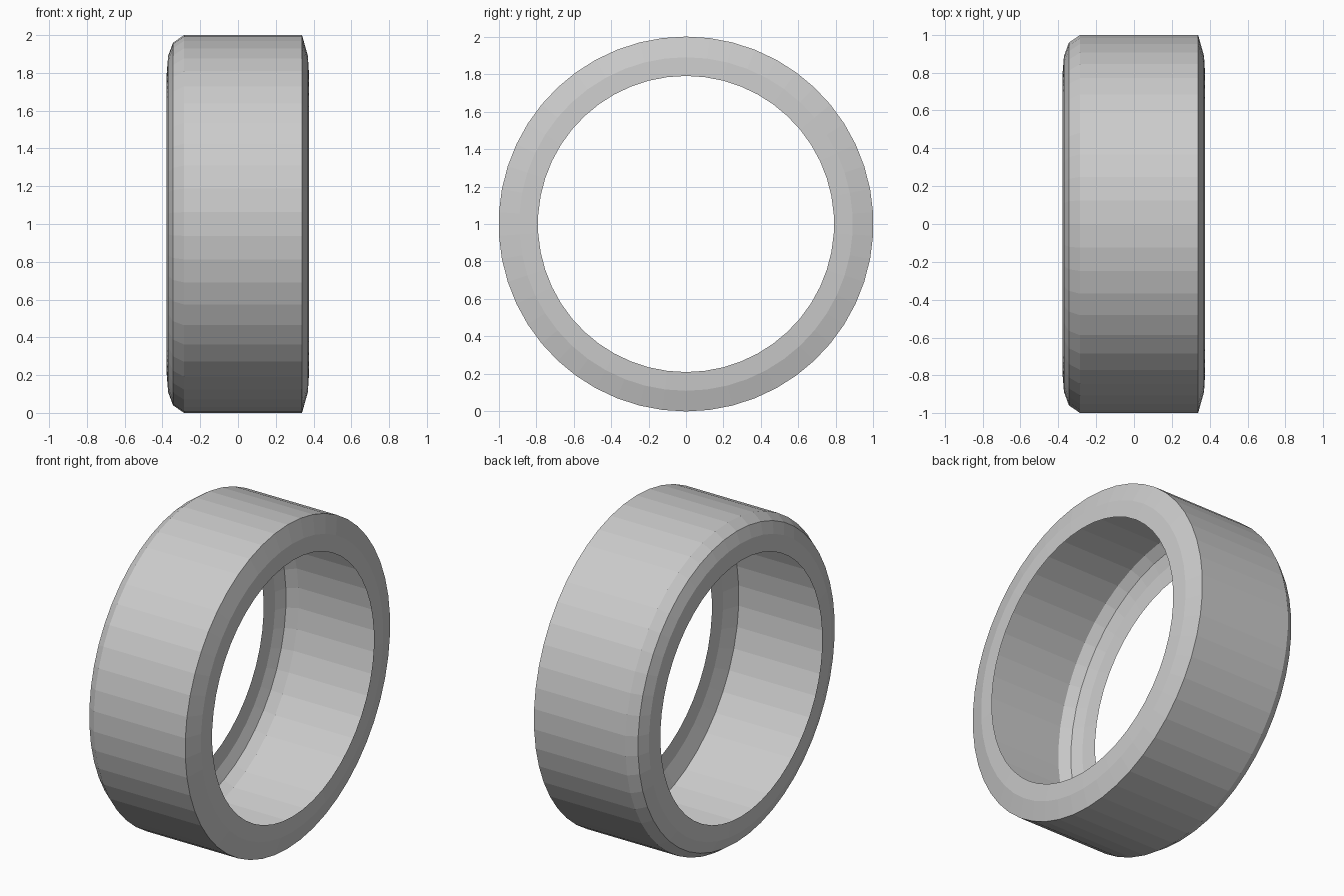
import bpy, bmesh
from math import tau
from mathutils import Vector

if "Cube" in bpy.data.objects:
    bpy.data.objects.remove(bpy.data.objects["Cube"])

SEGMENTS = 50
# Tyre cross-section as (x, radius): open towards the hub, hollow inside
PROFILE = [(-0.378, 0.79), (-0.37, 0.89), (-0.344, 0.96), (-0.286, 1.0),
           (0.339, 1.0), (0.37, 0.89), (0.376, 0.79)]
AXIS_Z = 1.0

bm = bmesh.new()

# Draw the profile straight up from the axle
verts = [bm.verts.new((x, 0, AXIS_Z + r)) for x, r in PROFILE]
edges = [bm.edges.new(pair) for pair in zip(verts, verts[1:])]

# Spin it around the axle and weld the seam
bmesh.ops.spin(bm, geom=verts + edges, cent=(0, 0, AXIS_Z), axis=(1, 0, 0),
               angle=tau, steps=SEGMENTS, use_duplicate=False)
bmesh.ops.remove_doubles(bm, verts=bm.verts[:], dist=1e-4)

# Face all surfaces outwards
bmesh.ops.recalc_face_normals(bm, faces=bm.faces[:])
bm.normal_update()
tread = max(bm.faces, key=lambda f: f.calc_area())
if tread.normal.dot(tread.calc_center_median() - Vector((0, 0, AXIS_Z))) < 0:
    bmesh.ops.reverse_faces(bm, faces=bm.faces[:])

mesh = bpy.data.meshes.new("tyre")
bm.to_mesh(mesh)
bm.free()
bpy.context.collection.objects.link(bpy.data.objects.new("tyre", mesh))
